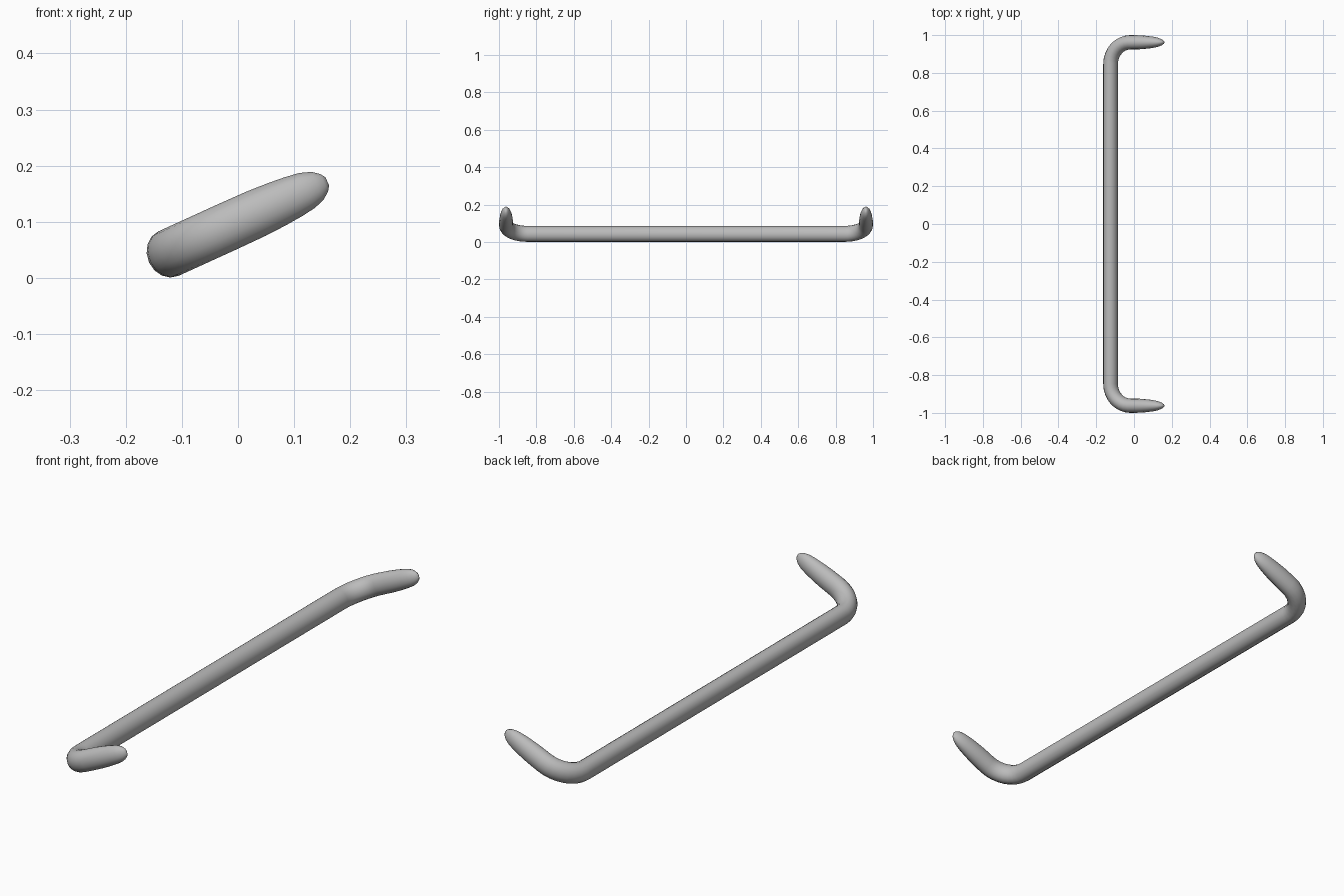
import bpy, bmesh
from math import sin, cos, pi, radians
from mathutils import Vector

cube = bpy.data.objects.get("Cube")
if cube:
    bpy.data.objects.remove(cube, do_unlink=True)

# Steel material
steel = bpy.data.materials.new("satin_grey")
steel.use_nodes = True
grey = (0.5, 0.5, 0.5, 1)
steel.diffuse_color = grey
steel.node_tree.nodes["Principled BSDF"].inputs["Base Color"].default_value = grey

SIDES = 16
WIDE, TALL = 0.038, 0.0435        # half sizes in and across the bend plane
BEND, ARM_Y = 0.115, 0.962
BASE = Vector((-0.124, 0, 0.0432))
tilt = radians(24.5)
out = Vector((cos(tilt), 0, sin(tilt)))       # direction of the arms
across = Vector((-sin(tilt), 0, cos(tilt)))   # normal of the bend plane
along = Vector((0, 1, 0))

# Half path: (distance out, y, turn angle, half width, half height)
half = [(0, 0, 0, WIDE, TALL)]
for i in range(9):
    a = pi / 2 * i / 8
    half.append((BEND * (1 - cos(a)), ARM_Y - BEND + BEND * sin(a), a, WIDE, TALL))
# Flattened, tapering arm end
for s, w, h in ((0.17, 0.037, 0.043), (0.21, 0.034, 0.041), (0.245, 0.030, 0.038),
                (0.272, 0.025, 0.034), (0.292, 0.018, 0.027), (0.305, 0.010, 0.017),
                (0.311, 0.003, 0.008)):
    half.append((s, ARM_Y, pi / 2, w, h))
path = [(s, -y, -a, w, h) for s, y, a, w, h in half[:0:-1]] + half

# Loft the rod through elliptical rings
bm = bmesh.new()
rings = []
for s, y, a, w, h in path:
    centre = BASE + out * s + along * y
    side = out * cos(a) - along * sin(a)
    rings.append([bm.verts.new(centre + side * w * cos(t) + across * h * sin(t))
                  for t in (2 * pi * k / SIDES for k in range(SIDES))])
for r0, r1 in zip(rings, rings[1:]):
    for k in range(SIDES):
        n = (k + 1) % SIDES
        bm.faces.new((r0[k], r0[n], r1[n], r1[k]))
bm.faces.new(rings[0])
bm.faces.new(rings[-1])
bmesh.ops.recalc_face_normals(bm, faces=bm.faces)
for f in bm.faces:
    f.smooth = True

mesh = bpy.data.meshes.new("bent_rod")
bm.to_mesh(mesh)
bm.free()
mesh.materials.append(steel)
rod = bpy.data.objects.new("bent_rod", mesh)
bpy.context.collection.objects.link(rod)
